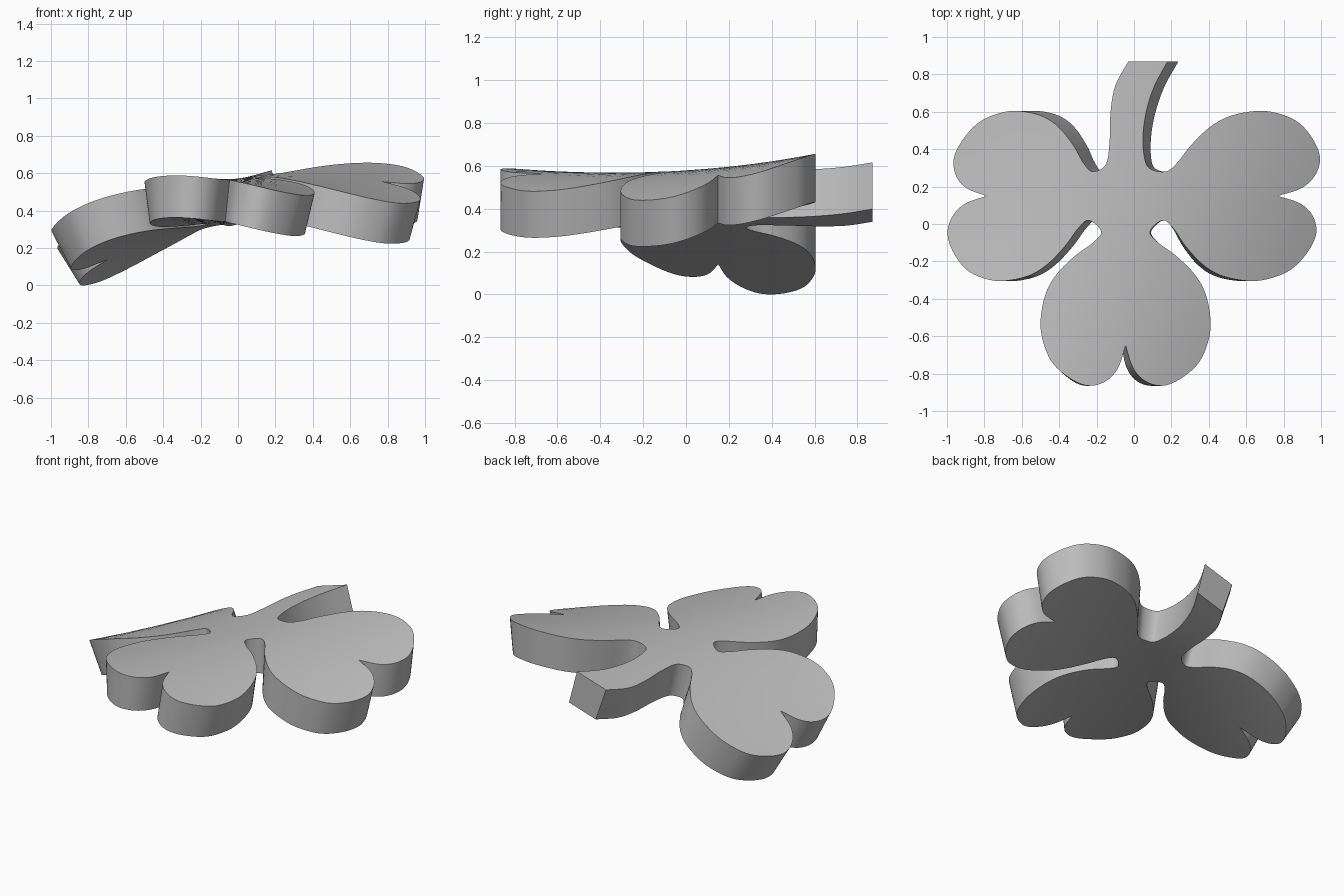
import bpy, bmesh
from mathutils import Vector
from mathutils.geometry import delaunay_2d_cdt

if "Cube" in bpy.data.objects:
    bpy.data.objects.remove(bpy.data.objects["Cube"], do_unlink=True)

THICKNESS = 0.225

# Half of a heart-shaped leaf: (distance along axis, sideways), neck to notch
HALF_LEAF = [(.19, .13), (.25, .175), (.32, .27), (.42, .37), (.53, .43),
             (.68, .455), (.80, .435), (.90, .385), (.98, .29), (1.015, .195),
             (.99, .105), (.92, .04), (.80, 0)]
STEM_LEFT = [(-.03, .87), (-.10, .74), (-.125, .6), (-.13, .45), (-.15, .32)]
STEM_RIGHT = [(.08, .3), (.052, .38), (.05, .5), (.07, .62), (.11, .74), (.18, .87)]


def half(origin, axis, side, scale=1.0, shear=0.0):
    """One half leaf placed in the plane, listed from neck to notch."""
    origin, axis, side = Vector(origin), Vector(axis), Vector(side)
    return [origin + axis * (u * scale + shear * v) + side * v for u, v in HALF_LEAF]


def smooth_run(points, steps=5):
    """Spline through the points, leaving both ends sharp."""
    p = [Vector(q) for q in points]
    p = [p[0] * 2 - p[1]] + p + [p[-1] * 2 - p[-2]]
    out = []
    for a, b, c, d in zip(p, p[1:], p[2:], p[3:]):
        for i in range(steps):
            t = i / steps
            out.append((b * 2 + (c - a) * t + (a * 2 - b * 5 + c * 4 - d) * t ** 2
                        + (b * 3 - a - c * 3 + d) * t ** 3) / 2)
    return out + [p[-2]]


def height(x, y):
    """Twisted, gently arched top surface."""
    w = y - .15
    return .575 + .12 * x - .2 * x ** 2 + .02 * x ** 3 + .3 * x * w - .02 * w * w


def sideways_normal(x, y):
    """Surface normal across x only, so the walls stay upright along y."""
    e = .001
    return Vector(((height(x - e, y) - height(x + e, y)) / (2 * e), 0, 1)).normalized()


# Outline, as four smooth runs that meet at the notches
left, right, front, back = (-1, 0), (1, 0), (0, -1), (0, 1)
left_hub, front_hub, right_hub = (-.06, .15), (-.045, .15), (-.03, .15)
runs = [
    STEM_LEFT + half(left_hub, left, back, .91, -.1),
    half(left_hub, left, front, .91, .07)[::-1] + half(front_hub, front, left),
    half(front_hub, front, right)[::-1] + half(right_hub, right, front, 1, -.05),
    half(right_hub, right, back, 1, .05)[::-1] + STEM_RIGHT,
]
outline = []
for run in runs:
    for q in smooth_run(run):
        if not outline or (q - outline[-1]).length > .004:
            outline.append(q)

# Flat sheet filled with a grid of inner points so that it can bend
grid = [Vector((i * .08, j * .08)) for i in range(-12, 13) for j in range(-11, 12)]
grid = [g for g in grid if min((g - q).length for q in outline) > .03]
points, _, triangles, *_ = delaunay_2d_cdt(
    outline + grid, [], [list(range(len(outline)))], 1, 1e-5)
bm = bmesh.new()
verts = [bm.verts.new((p.x, p.y, 0)) for p in points]
for tri in triangles:
    bm.faces.new([verts[i] for i in tri])
for v in verts:
    if not v.link_faces:
        bm.verts.remove(v)
bm.normal_update()

# Thicken downward along the bent surface
top = bm.verts[:]
result = bmesh.ops.extrude_face_region(bm, geom=bm.faces[:], use_keep_orig=True)
lower = [g for g in result["geom"] if isinstance(g, bmesh.types.BMVert)]
for v in top:
    v.co.z = height(v.co.x, v.co.y)
for v in lower:
    x, y = v.co.x, v.co.y
    v.co = Vector((x, y, height(x, y))) - sideways_normal(x, y) * THICKNESS
floor = min(v.co.z for v in bm.verts)
for v in bm.verts:
    v.co.z -= floor
bmesh.ops.recalc_face_normals(bm, faces=bm.faces[:])
mesh = bpy.data.meshes.new("clover_leaf")
bm.to_mesh(mesh)
bm.free()
clover = bpy.data.objects.new("clover_leaf", mesh)
bpy.context.collection.objects.link(clover)

# Single grey finish
grey = bpy.data.materials.new("light_grey")
grey.use_nodes = True
grey.diffuse_color = (.5, .5, .5, 1)
grey.node_tree.nodes["Principled BSDF"].inputs["Base Color"].default_value = (.5, .5, .5, 1)
mesh.materials.append(grey)

bpy.context.view_layer.objects.active = clover
clover.select_set(True)
bpy.ops.object.shade_smooth_by_angle()
